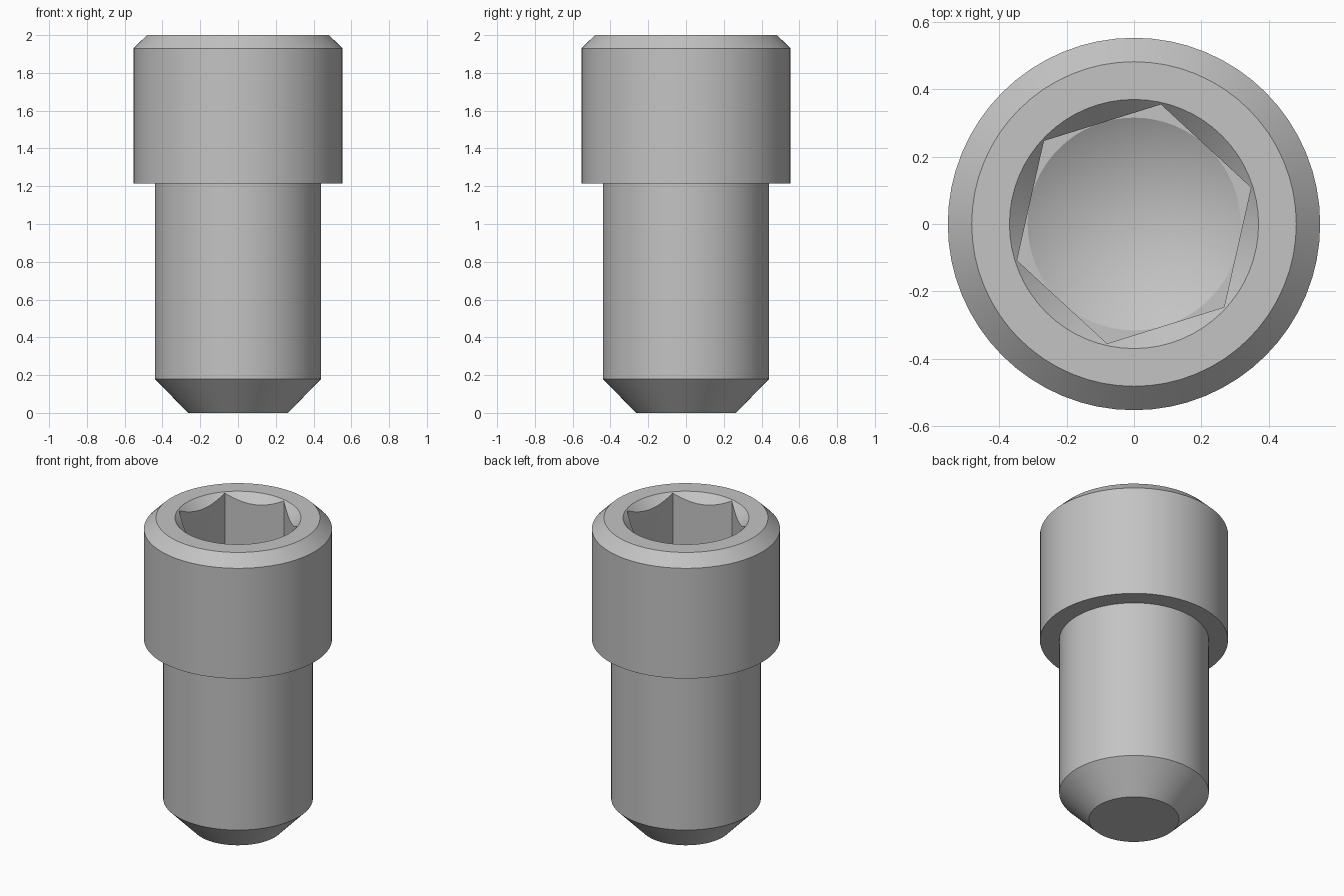
import bpy, bmesh
from math import radians, sin, cos, tau

if "Cube" in bpy.data.objects:
    bpy.data.objects.remove(bpy.data.objects["Cube"], do_unlink=True)

steel = bpy.data.materials.new("steel_grey")
steel.use_nodes = True
colour = (0.55, 0.55, 0.55, 1)
steel.diffuse_color = colour
steel.node_tree.nodes["Principled BSDF"].inputs["Base Color"].default_value = colour


def lathe(name, profile, sides=64, turn=0.0):
    """Closed solid turned from (radius, height) points, listed bottom to top."""
    bm = bmesh.new()
    rings = []
    for r, z in profile:
        if r == 0:
            rings.append([bm.verts.new((0, 0, z))] * sides)
        else:
            rings.append([bm.verts.new((r * cos(turn + tau * i / sides),
                                        r * sin(turn + tau * i / sides), z))
                          for i in range(sides)])
    for low, high in zip(rings, rings[1:]):
        for i in range(sides):
            j = (i + 1) % sides
            corners = list(dict.fromkeys((low[i], low[j], high[j], high[i])))
            bm.faces.new(corners)
    for ring in (rings[0], rings[-1]):
        if ring[0] is not ring[1]:
            bm.faces.new(ring)
    bmesh.ops.recalc_face_normals(bm, faces=bm.faces)
    mesh = bpy.data.meshes.new(name)
    bm.to_mesh(mesh)
    bm.free()
    mesh.materials.append(steel)
    obj = bpy.data.objects.new(name, mesh)
    bpy.context.collection.objects.link(obj)
    return obj


# Shank with chamfered tip, and head with chamfered rim
screw = lathe("socket_screw", [(0.265, 0), (0.44, 0.18), (0.44, 1.215),
                               (0.553, 1.215), (0.553, 1.93), (0.482, 2.0)])

# Socket: hexagon, countersunk mouth and drill-point floor
cutters = [
    lathe("hex_cutter", [(0.364, 1.55), (0.364, 2.1)], 6, radians(17.3)),
    lathe("mouth_cutter", [(0.29, 1.92), (0.39, 2.02)]),
    lathe("drill_cutter", [(0, 1.37), (0.316, 1.55), (0.316, 1.57)]),
]
bpy.context.view_layer.objects.active = screw
screw.select_set(True)
for cutter in cutters:
    cutter.hide_render = True
    cut = screw.modifiers.new("socket", "BOOLEAN")
    cut.operation = "DIFFERENCE"
    cut.solver = "EXACT"
    cut.object = cutter
    bpy.ops.object.modifier_apply(modifier=cut.name)
    bpy.data.objects.remove(cutter, do_unlink=True)

bpy.ops.object.shade_smooth_by_angle(angle=radians(25))
